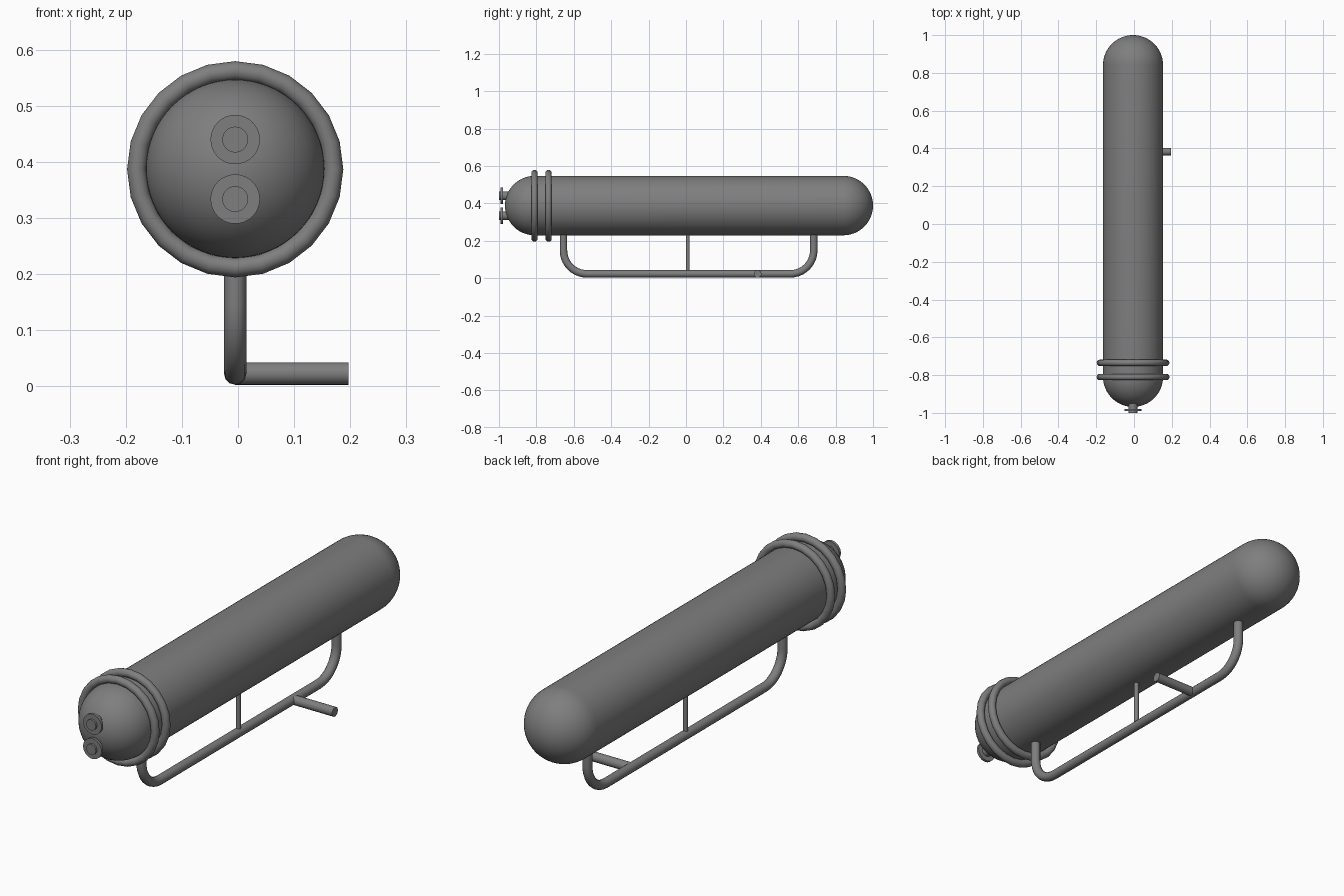
import bpy, bmesh
from math import sin, cos, pi, radians
from mathutils import Vector

if "Cube" in bpy.data.objects:
    bpy.data.objects.remove(bpy.data.objects["Cube"])

CX = -0.005      # model centre line
CZ = 0.388       # tank axis height
R = 0.159        # tank radius

# Dark grey paint for every part
paint = bpy.data.materials.new("dark_grey")
paint.diffuse_color = (0.21, 0.21, 0.21, 1)
paint.use_nodes = True
paint.node_tree.nodes["Principled BSDF"].inputs["Base Color"].default_value = paint.diffuse_color


def finish(ob, angle=35):
    ob.data.materials.clear()
    ob.data.materials.append(paint)
    bpy.ops.object.select_all(action='DESELECT')
    ob.select_set(True)
    bpy.context.view_layer.objects.active = ob
    bpy.ops.object.shade_smooth_by_angle(angle=radians(angle))


def lathe_y(name, profile, z, steps):
    """Revolve (radius, y) points around the y direction at height z."""
    me = bpy.data.meshes.new(name)
    bm = bmesh.new()
    vs = [bm.verts.new((CX + r, y, z)) for r, y in profile]
    edges = [bm.edges.new(p) for p in zip(vs, vs[1:])]
    bmesh.ops.spin(bm, geom=vs + edges, cent=(CX, 0, z), axis=(0, 1, 0),
                   angle=2 * pi, steps=steps)
    bmesh.ops.remove_doubles(bm, verts=bm.verts, dist=1e-5)
    bmesh.ops.recalc_face_normals(bm, faces=bm.faces)
    bm.to_mesh(me)
    bm.free()
    ob = bpy.data.objects.new(name, me)
    bpy.context.collection.objects.link(ob)
    finish(ob)


def rod(name, a, b, radius, sides=24):
    a, b = Vector(a), Vector(b)
    bpy.ops.mesh.primitive_cylinder_add(
        vertices=sides, radius=radius, depth=(b - a).length, location=(a + b) / 2,
        rotation=(b - a).to_track_quat('Z', 'Y').to_euler())
    ob = bpy.context.object
    ob.name = name
    finish(ob)


# Capsule tank with two domed ends
N = 16
arc = [i * pi / 2 / N for i in range(N + 1)]
front = [(R * sin(t), -0.809 - R * cos(t)) for t in arc]
back = [(R * cos(t), 0.841 + R * sin(t)) for t in arc]
lathe_y("tank", front + back, CZ, 64)

# Two clamp rings near the front
for i, y in enumerate((-0.81, -0.735)):
    bpy.ops.mesh.primitive_torus_add(
        major_radius=0.1755, minor_radius=0.0172, major_segments=24,
        minor_segments=12, location=(CX, y, 0.387), rotation=(pi / 2, 0, 0))
    bpy.context.object.name = f"clamp_ring_{i + 1}"
    finish(bpy.context.object, 40)

# Flanged nozzles on the front dome
for label, z in (("upper", 0.440), ("lower", 0.334)):
    lathe_y(label + "_nozzle", [(0, -1.0), (0.023, -1.0), (0.023, -0.93), (0, -0.93)], z, 32)
    lathe_y(label + "_flange", [(0, -0.991), (0.044, -0.991), (0.044, -0.979), (0, -0.979)], z, 32)

# Bent carrying rail under the tank
PZ, PR, BEND = 0.023, 0.02, 0.125
Y0, Y1 = -0.655, 0.683
steps = [i * pi / 2 / 10 for i in range(11)]
path = [(Y0, 0.25)]
path += [(Y0 + BEND * (1 - cos(t)), PZ + BEND * (1 - sin(t))) for t in steps]
path += [(Y1 - BEND * (1 - sin(t)), PZ + BEND * (1 - cos(t))) for t in steps]
path += [(Y1, 0.25)]
curve = bpy.data.curves.new("rail", 'CURVE')
curve.dimensions = '3D'
curve.bevel_depth = PR
curve.bevel_resolution = 4
curve.use_fill_caps = True
spline = curve.splines.new('POLY')
spline.points.add(len(path) - 1)
for p, (y, z) in zip(spline.points, path):
    p.co = (CX, y, z, 1)
rail = bpy.data.objects.new("rail", curve)
bpy.context.collection.objects.link(rail)
bpy.ops.object.select_all(action='DESELECT')
rail.select_set(True)
bpy.context.view_layer.objects.active = rail
bpy.ops.object.convert(target='MESH')
finish(bpy.context.object)

# Centre strut and side peg
rod("centre_strut", (CX, 0.010, PZ), (CX, 0.010, 0.25), 0.010)
rod("side_peg", (CX, 0.383, PZ), (0.197, 0.383, PZ), PR)
